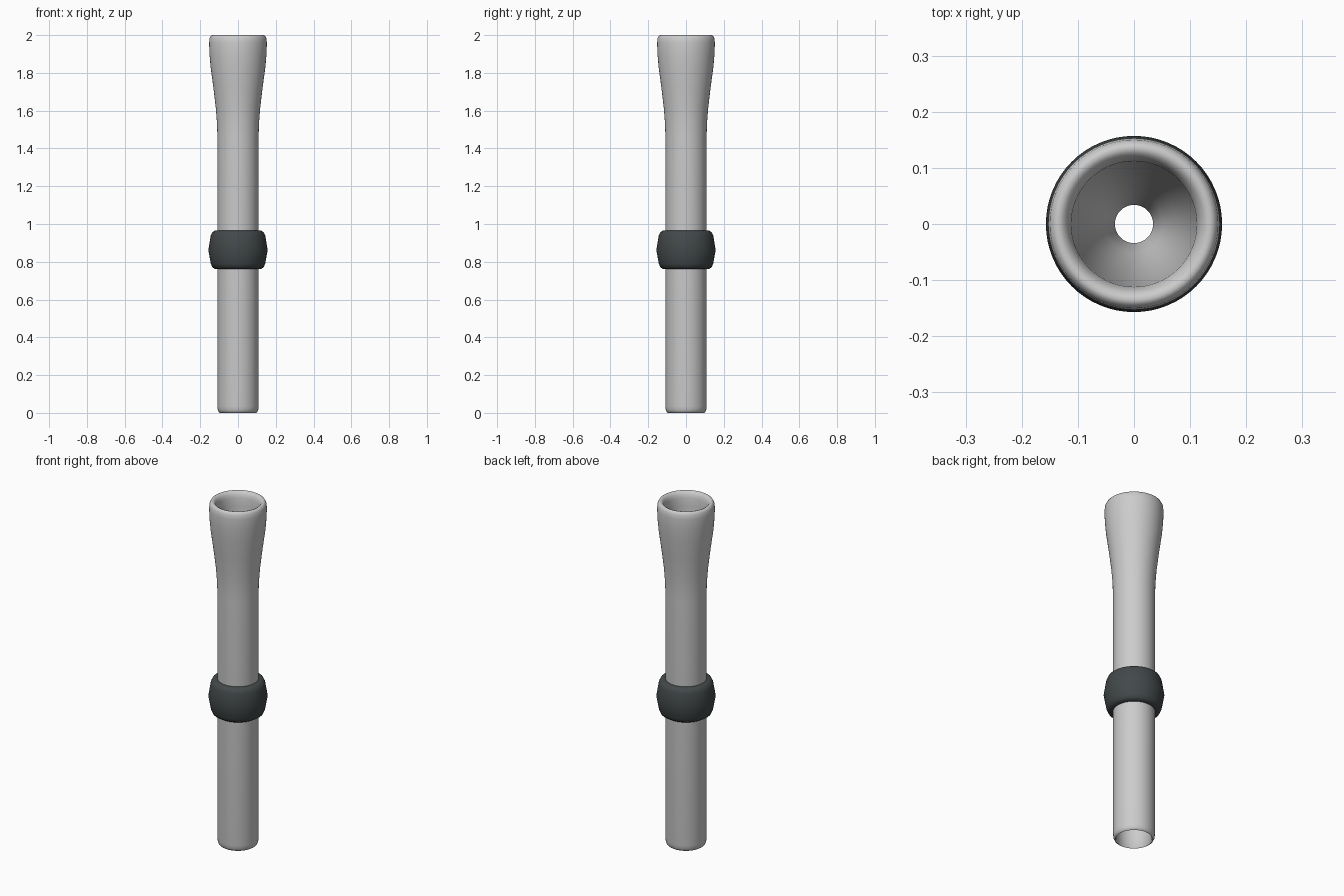
import bpy, bmesh, math

if "Cube" in bpy.data.objects:
    bpy.data.objects.remove(bpy.data.objects["Cube"])

SEGMENTS = 64


def lathe(name, profile, angle=35):
    """Revolve a closed (radius, z) outline around the z axis."""
    bm = bmesh.new()
    rings = []
    for r, z in profile:
        rings.append([bm.verts.new((r * math.cos(2 * math.pi * i / SEGMENTS),
                                    r * math.sin(2 * math.pi * i / SEGMENTS), z))
                      for i in range(SEGMENTS)])
    for a, b in zip(rings, rings[1:] + rings[:1]):
        for i in range(SEGMENTS):
            j = (i + 1) % SEGMENTS
            bm.faces.new((a[i], a[j], b[j], b[i]))
    bmesh.ops.recalc_face_normals(bm, faces=bm.faces)
    mesh = bpy.data.meshes.new(name)
    bm.to_mesh(mesh)
    bm.free()
    obj = bpy.data.objects.new(name, mesh)
    bpy.context.collection.objects.link(obj)
    bpy.ops.object.select_all(action='DESELECT')
    obj.select_set(True)
    bpy.context.view_layer.objects.active = obj
    bpy.ops.object.shade_smooth_by_angle(angle=math.radians(angle))
    return obj


# Flared tube: outer wall, rolled rim, funnel, bore, bottom recess
lathe("flared_tube", [
    (0.092, 0.004), (0.096, 0.0), (0.102, 0.004), (0.107, 0.015), (0.109, 0.035),
    (0.109, 1.46), (0.111, 1.53), (0.117, 1.61), (0.130, 1.72), (0.145, 1.83),
    (0.151, 1.90), (0.153, 1.96), (0.150, 1.985), (0.144, 1.996), (0.136, 2.0),
    (0.126, 1.996), (0.118, 1.985), (0.112, 1.965),
    (0.110, 1.92), (0.104, 1.82), (0.092, 1.71), (0.074, 1.60),
    (0.052, 1.52), (0.034, 1.46), (0.034, 1.36), (0.055, 1.20),
    (0.075, 0.95), (0.088, 0.60), (0.091, 0.10),
], 50)

# Dark grip collar
collar = lathe("grip_collar", [
    (0.105, 0.762), (0.122, 0.762), (0.136, 0.771), (0.144, 0.79), (0.157, 0.862),
    (0.144, 0.94), (0.136, 0.957), (0.122, 0.965), (0.105, 0.965),
], 50)
mat = bpy.data.materials.new("dark_rubber")
mat.diffuse_color = (0.055, 0.065, 0.068, 1)
mat.use_nodes = True
mat.node_tree.nodes["Principled BSDF"].inputs["Base Color"].default_value = mat.diffuse_color
collar.data.materials.append(mat)
